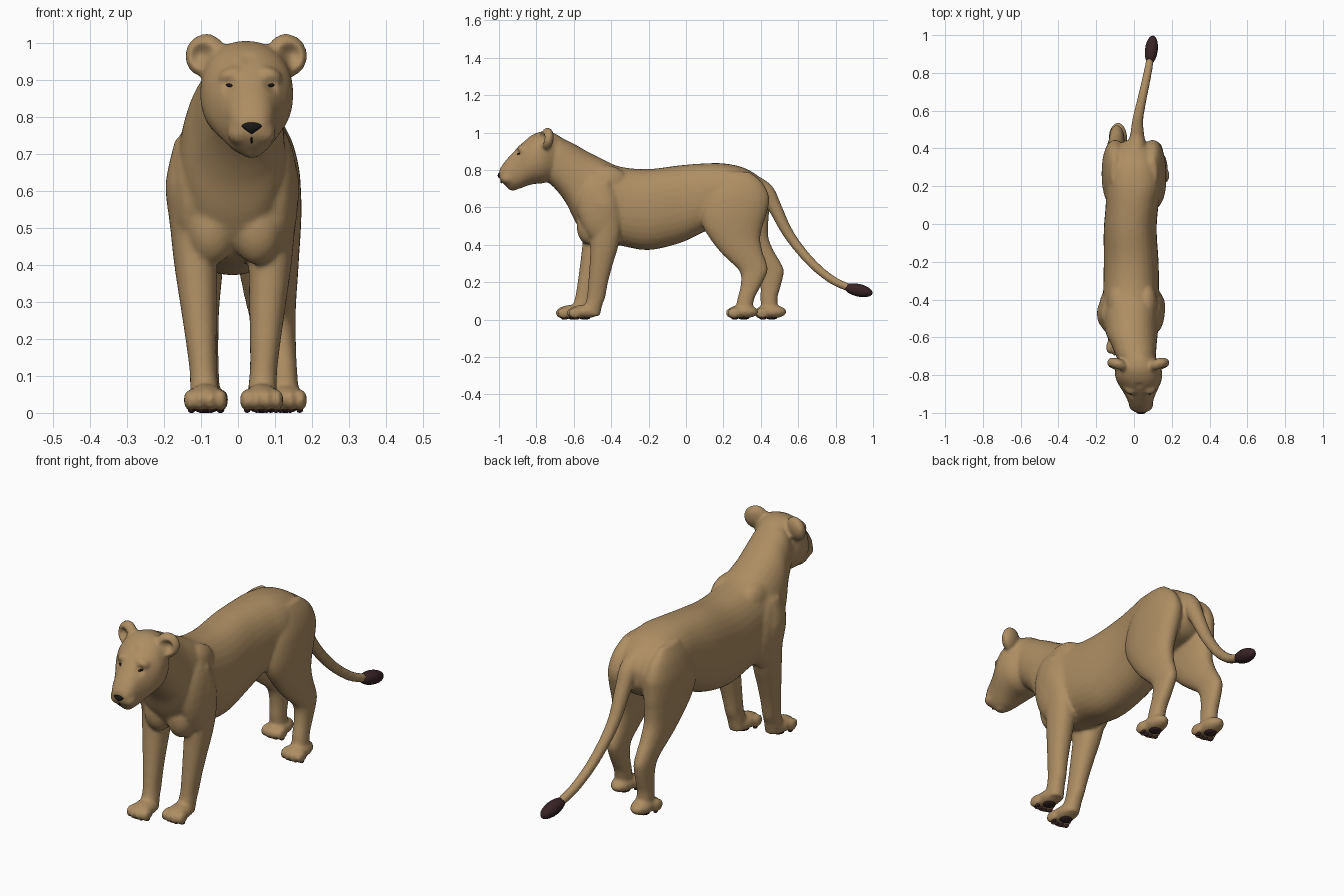
import bpy, bmesh, math
from mathutils import Vector, Matrix, Euler
from mathutils.bvhtree import BVHTree

start = bpy.data.objects.get("Cube")
if start:
    bpy.data.objects.remove(start, do_unlink=True)


def material(name, color):
    mat = bpy.data.materials.new(name)
    mat.use_nodes = True
    mat.diffuse_color = color
    mat.node_tree.nodes["Principled BSDF"].inputs["Base Color"].default_value = color
    return mat


tan = material("tan fur", (0.42, 0.27, 0.125, 1))
brown = material("dark brown", (0.04, 0.017, 0.02, 1))
black = material("black", (0.01, 0.008, 0.008, 1))


def make_object(name, bm, mat):
    bmesh.ops.recalc_face_normals(bm, faces=bm.faces)
    mesh = bpy.data.meshes.new(name)
    bm.to_mesh(mesh)
    bm.free()
    mesh.materials.append(mat)
    mesh.shade_smooth()
    obj = bpy.data.objects.new(name, mesh)
    bpy.context.collection.objects.link(obj)
    return obj


def ball(bm, center, radii, turn=(0, 0, 0)):
    matrix = Matrix.LocRotScale(Vector(center), Euler(turn), Vector(radii))
    bmesh.ops.create_icosphere(bm, subdivisions=3, radius=1, matrix=matrix)


def ball_object(name, center, radii, mat, turn=(0, 0, 0)):
    bm = bmesh.new()
    ball(bm, center, radii, turn)
    return make_object(name, bm, mat)


def refine(rows, steps=5):
    """Smoothly interpolate between profile rows."""
    last = len(rows) - 1
    result = []
    for i in range(last):
        quad = [rows[max(0, min(last, i + k))] for k in (-1, 0, 1, 2)]
        for s in range(steps):
            t = s / steps
            result.append([b + 0.5 * t * (c - a + t * (2 * a - 5 * b + 4 * c - d
                           + t * (3 * (b - c) + d - a))) for a, b, c, d in zip(*quad)])
    return result + [list(rows[-1])]


def skin(bm, sections, power=2.0, sides=32):
    """Loft closed rings given as (centre, half axis, half axis)."""
    def bend(value):
        return math.copysign(abs(value) ** (2 / power), value)
    rings = []
    for c, u, v in sections:
        angles = [math.tau * k / sides for k in range(sides)]
        rings.append([bm.verts.new(c + u * bend(math.cos(a)) + v * bend(math.sin(a)))
                      for a in angles])
    for low, high in zip(rings, rings[1:]):
        for k in range(sides):
            n = (k + 1) % sides
            bm.faces.new((low[k], low[n], high[n], high[k]))
    bm.faces.new(rings[0])
    bm.faces.new(rings[-1])


def body_loft(bm, rows, power):
    skin(bm, [(Vector((x, y, (lo + hi) / 2)), Vector((w, 0, 0)),
               Vector((0, 0, (hi - lo) / 2))) for y, x, lo, hi, w in refine(rows)], power)


def leg(bm, profile, foot, top, height):
    """Vertical loft whose x and y shift run from foot to top."""
    sections = []
    for z, front, back, w in refine(profile):
        t = min(1, z / height)
        x, shift = (a + (b - a) * t for a, b in zip(foot, top))
        sections.append((Vector((x, (front + back) / 2 + shift, z)), Vector((w, 0, 0)),
                         Vector((0, (back - front) / 2, 0))))
    skin(bm, sections, 2.2)


fur = bmesh.new()

# Torso and neck: y, centre x, bottom, top, half width
body_loft(fur, [
    (-0.78, 0.02, 0.77, 0.97, 0.08), (-0.70, 0.01, 0.70, 0.985, 0.105),
    (-0.64, 0, 0.62, 0.96, 0.12), (-0.59, -0.01, 0.52, 0.935, 0.135),
    (-0.53, -0.015, 0.44, 0.9, 0.145), (-0.45, -0.015, 0.41, 0.86, 0.15),
    (-0.35, -0.015, 0.395, 0.817, 0.148), (-0.2, -0.015, 0.372, 0.805, 0.145),
    (-0.03, -0.02, 0.41, 0.825, 0.14), (0.1, -0.01, 0.47, 0.835, 0.14),
    (0.2, 0, 0.5, 0.835, 0.148), (0.3, 0, 0.52, 0.815, 0.14),
    (0.38, 0, 0.54, 0.772, 0.11), (0.44, 0, 0.6, 0.71, 0.05)], 2.3)

# Head
body_loft(fur, [
    (-0.665, 0.015, 0.8, 0.97, 0.05), (-0.7, 0.02, 0.755, 0.995, 0.09),
    (-0.76, 0.022, 0.73, 1.007, 0.122), (-0.81, 0.025, 0.725, 0.993, 0.124),
    (-0.85, 0.028, 0.715, 0.968, 0.11), (-0.89, 0.031, 0.7, 0.93, 0.088),
    (-0.93, 0.034, 0.695, 0.888, 0.07), (-0.96, 0.036, 0.71, 0.855, 0.06),
    (-0.985, 0.037, 0.735, 0.822, 0.046), (-0.998, 0.037, 0.755, 0.8, 0.03)], 2.2)
ball(fur, (0.037, -0.925, 0.713), (0.032, 0.03, 0.025))

# Ears, brows, muzzle, shoulders and chest in mirrored pairs
for s in (-1, 1):
    ball(fur, (0.022 + s * 0.11, -0.745, 0.967), (0.058, 0.034, 0.06), (-0.15, 0, s * 0.35))
    ball(fur, (0.033 + s * 0.05, -0.868, 0.915), (0.038, 0.035, 0.022), (0, s * 0.35, 0))
    ball(fur, (0.037 + s * 0.03, -0.952, 0.757), (0.036, 0.042, 0.034))
    ball(fur, (-0.012 + s * 0.115, -0.46, 0.59), (0.06, 0.12, 0.19), (0.2, 0, 0))
    ball(fur, (-0.01 + s * 0.075, -0.43, 0.735), (0.06, 0.12, 0.09))
    ball(fur, (-0.01 + s * 0.062, -0.52, 0.5), (0.07, 0.065, 0.1))

# Legs: z, front y, back y, half width
fore = [(0.02, -0.56, -0.46, 0.04), (0.08, -0.54, -0.447, 0.038),
        (0.12, -0.53, -0.432, 0.037), (0.2, -0.522, -0.417, 0.042),
        (0.3, -0.515, -0.39, 0.05), (0.4, -0.51, -0.36, 0.058),
        (0.5, -0.51, -0.345, 0.062), (0.62, -0.53, -0.36, 0.066),
        (0.74, -0.5, -0.4, 0.04)]
hind = [(0.02, 0.26, 0.35, 0.038), (0.11, 0.275, 0.365, 0.036),
        (0.17, 0.29, 0.395, 0.036), (0.23, 0.295, 0.425, 0.038),
        (0.27, 0.278, 0.437, 0.04), (0.32, 0.225, 0.425, 0.045),
        (0.36, 0.185, 0.41, 0.05), (0.43, 0.13, 0.397, 0.058),
        (0.5, 0.09, 0.41, 0.066), (0.57, 0.08, 0.432, 0.071),
        (0.65, 0.1, 0.445, 0.069), (0.73, 0.15, 0.41, 0.05),
        (0.79, 0.2, 0.34, 0.02)]
leg(fur, fore, (0.062, 0), (0.1, 0), 0.62)
leg(fur, fore, (-0.086, -0.07), (-0.13, -0.03), 0.62)
leg(fur, hind, (0.13, 0), (0.098, 0), 0.62)
leg(fur, hind, (-0.085, 0.15), (-0.1, 0), 0.62)

# Paws with four toes, and dark pads beneath
paws = {"front_left": (0.064, -0.642), "front_right": (-0.088, -0.702),
        "hind_left": (0.128, 0.208), "hind_right": (-0.085, 0.358)}
for place, (x, tip) in paws.items():
    ball(fur, (x, tip + 0.095, 0.042), (0.05, 0.085, 0.037))
    pads = bmesh.new()
    ball(pads, (x, tip + 0.1, 0.009), (0.03, 0.03, 0.009))
    for k in (-1.5, -0.5, 0.5, 1.5):
        y = tip + 0.036 + 0.009 * abs(k)
        ball(fur, (x + k * 0.028, y, 0.035), (0.017, 0.037, 0.03))
        ball(pads, (x + k * 0.026, y + 0.008, 0.008), (0.009, 0.014, 0.008))
    make_object(place + "_paw_pads", pads, brown)

# Tail: x, y, z, radius
tail = refine([(0.01, 0.37, 0.72, 0.05), (0.015, 0.43, 0.68, 0.045),
               (0.017, 0.475, 0.6, 0.037), (0.02, 0.55, 0.455, 0.029),
               (0.042, 0.66, 0.315, 0.025), (0.066, 0.77, 0.22, 0.023),
               (0.083, 0.86, 0.175, 0.021), (0.09, 0.92, 0.158, 0.018)])
rings = []
for i, row in enumerate(tail):
    along = (Vector(tail[min(i + 1, len(tail) - 1)][:3])
             - Vector(tail[max(i - 1, 0)][:3])).normalized()
    side = (Vector((1, 0, 0)) - along * along.x).normalized()
    rings.append((Vector(row[:3]), side * row[3], along.cross(side) * row[3]))
skin(fur, rings)
ball_object("tail_tuft", (0.092, 0.922, 0.157), (0.034, 0.078, 0.034), brown, (-0.22, 0, -0.12))

# Merge the fur parts into one continuous smooth skin
body = make_object("body", fur, tan)
remesh = body.modifiers.new("merge", "REMESH")
remesh.mode = "VOXEL"
remesh.voxel_size = 0.008
relax = body.modifiers.new("relax", "SMOOTH")
relax.factor = 0.5
relax.iterations = 7
bpy.context.view_layer.update()
baked = bpy.data.meshes.new_from_object(
    body.evaluated_get(bpy.context.evaluated_depsgraph_get()))
body.modifiers.clear()
body.data = baked

# Press in the eye sockets, ear cups and forehead groove
dents = [((0.026, -0.86, 0.965), 0.03, 0.006)]
for s in (-1, 1):
    dents.append(((0.033 + s * 0.055, -0.905, 0.883), 0.032, 0.012))
    dents.append(((0.022 + s * 0.12, -0.775, 0.967), 0.042, 0.03))
for v in baked.vertices:
    for center, radius, depth in dents:
        gap = (v.co - Vector(center)).length / radius
        if gap < 1:
            v.co.y += depth * (1 - gap * gap) ** 2
baked.materials.clear()
baked.materials.append(tan)
baked.shade_smooth()

# Face details seated on the skin
tree = BVHTree.FromPolygons([v.co for v in baked.vertices],
                            [p.vertices[:] for p in baked.polygons])


def face_y(x, z):
    hit = tree.ray_cast(Vector((x, -2, z)), Vector((0, 1, 0)))[0]
    return hit.y if hit else -0.95


for name, s in (("left_eye", 1), ("right_eye", -1)):
    x = 0.033 + s * 0.053
    ball_object(name, (x, face_y(x, 0.885) + 0.003, 0.885), (0.015, 0.007, 0.005),
                black, (0, -s * 0.2, s * 0.6))
nose = ball_object("nose", (0.037, face_y(0.037, 0.771) + 0.007, 0.771),
                   (0.032, 0.016, 0.017), black)
for v in nose.data.vertices:
    v.co.x = 0.037 + (v.co.x - 0.037) * min(1, max(0.3, 0.8 + (v.co.z - 0.771) * 35))
ball_object("mouth_line", (0.037, face_y(0.037, 0.742) + 0.002, 0.742),
            (0.003, 0.005, 0.014), black)
